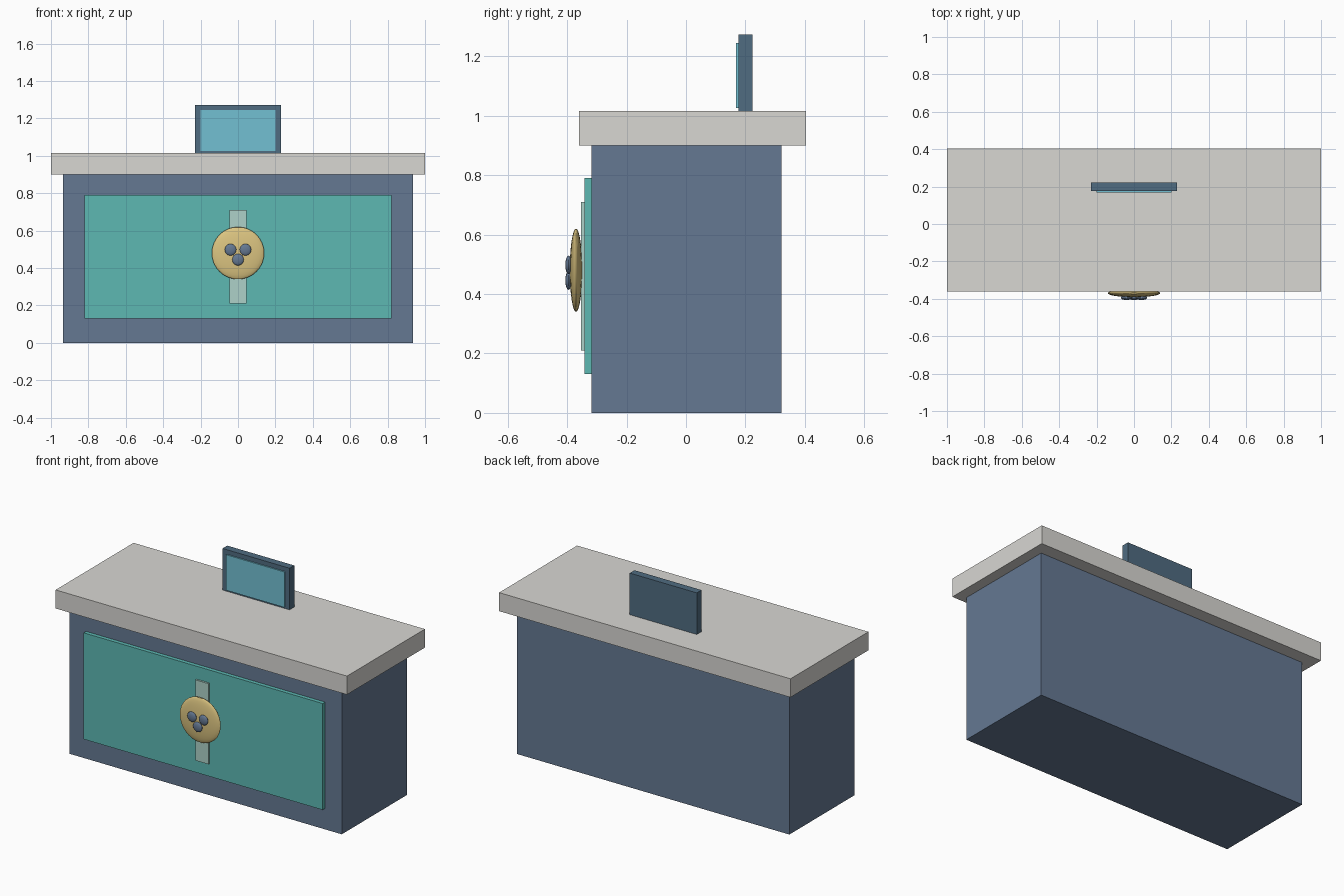
import bpy

if "Cube" in bpy.data.objects:
    bpy.data.objects.remove(bpy.data.objects["Cube"])


def material(name, rgb):
    m = bpy.data.materials.new(name)
    m.diffuse_color = (*rgb, 1)
    m.use_nodes = True
    m.node_tree.nodes["Principled BSDF"].inputs["Base Color"].default_value = m.diffuse_color
    return m


navy = material("navy", (0.13, 0.19, 0.29))
teal = material("teal", (0.11, 0.48, 0.45))
pale = material("pale_stone", (0.69, 0.68, 0.65))
mint = material("mint", (0.42, 0.64, 0.58))
gold = material("gold", (0.72, 0.56, 0.22))
slate = material("slate_blue", (0.08, 0.15, 0.22))
glass = material("screen_blue", (0.17, 0.53, 0.65))


def box(name, x, y, z, mat):
    """Box from (min, max) ranges on each axis."""
    r = (x, y, z)
    bpy.ops.mesh.primitive_cube_add(size=1, location=[(a + b) / 2 for a, b in r])
    ob = bpy.context.object
    ob.name = name
    ob.scale = [b - a for a, b in r]
    bpy.ops.object.transform_apply(location=False, rotation=False, scale=True)
    ob.data.materials.append(mat)


def flat_sphere(name, loc, radius, half_depth, segs, rings, mat):
    """Sphere flattened front to back."""
    bpy.ops.mesh.primitive_uv_sphere_add(segments=segs, ring_count=rings, radius=1, location=loc)
    ob = bpy.context.object
    ob.name = name
    ob.scale = (radius, half_depth, radius)
    bpy.ops.object.transform_apply(location=False, rotation=False, scale=True)
    ob.data.materials.append(mat)
    bpy.ops.object.shade_smooth_by_angle()


# Counter
box("counter_body", (-0.935, 0.935), (-0.318, 0.322), (0, 0.9), navy)
box("countertop", (-1, 1), (-0.36, 0.404), (0.9, 1.015), pale)

# Front decoration
box("front_panel", (-0.82, 0.82), (-0.342, -0.316), (0.13, 0.79), teal)
box("vertical_strip", (-0.045, 0.045), (-0.354, -0.340), (0.21, 0.71), mint)
flat_sphere("medallion", (0, -0.37, 0.48), 0.14, 0.021, 32, 16, gold)
for i, (x, z) in enumerate([(-0.04, 0.498), (0.04, 0.498), (0, 0.445)]):
    flat_sphere(f"medallion_dot_{i + 1}", (x, -0.395, z), 0.031, 0.011, 24, 12, navy)

# Monitor
box("monitor_case", (-0.23, 0.23), (0.177, 0.223), (1.015, 1.273), slate)
box("monitor_screen", (-0.2, 0.2), (0.169, 0.179), (1.025, 1.245), glass)
